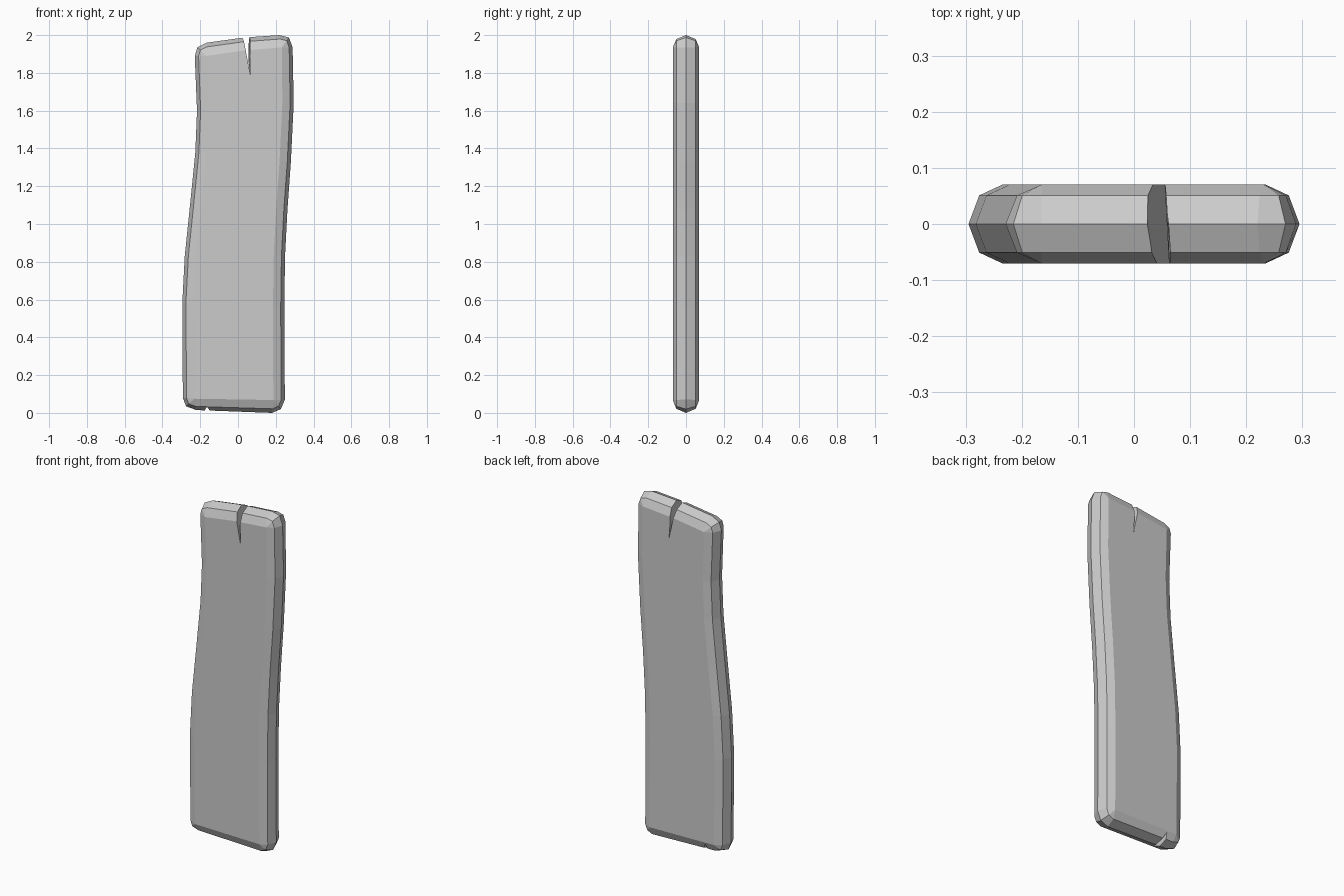
import bpy, bmesh
from mathutils import Vector

if "Cube" in bpy.data.objects:
    bpy.data.objects.remove(bpy.data.objects["Cube"])

INSET = 0.06


def make_object(name, bm):
    bmesh.ops.recalc_face_normals(bm, faces=bm.faces)
    mesh = bpy.data.meshes.new(name)
    bm.to_mesh(mesh)
    bm.free()
    ob = bpy.data.objects.new(name, mesh)
    bpy.context.collection.objects.link(ob)
    return ob


# Outline at mid thickness, each point paired with its position on the flat face
def side(points, dx):
    return [(Vector((x, z)), Vector((x + dx, z))) for x, z in points]


def corner(points, target):
    return [(Vector(p), Vector(target)) for p in points]


outline = (
    corner([(-0.22, 0.015), (-0.275, 0.035), (-0.292, 0.08)], (-0.23, 0.075))
    + side([(-0.295, 0.58), (-0.282, 0.83), (-0.252, 1.12),
            (-0.226, 1.38), (-0.217, 1.6)], INSET)
    + corner([(-0.229, 1.89), (-0.215, 1.935), (-0.165, 1.96)], (-0.165, 1.89))
    + corner([(0.03, 1.987)], (0.03, 1.918))
    + corner([(0.22, 2.0), (0.27, 1.987), (0.289, 1.935)], (0.232, 1.935))
    + side([(0.295, 1.64), (0.28, 1.33), (0.262, 1.08),
            (0.249, 0.83), (0.245, 0.55)], -INSET)
    + corner([(0.248, 0.07), (0.227, 0.02), (0.18, 0.0)], (0.187, 0.068))
)

# Plank: stacked outlines with a two-step bevel to front and back
bm = bmesh.new()
rings = []
for y, t in [(-0.07, 1), (-0.051, 0.32), (0, 0), (0.051, 0.32), (0.07, 1)]:
    ring = []
    for outer, inner in outline:
        p = outer.lerp(inner, t)
        ring.append(bm.verts.new((p.x, y, p.y)))
    rings.append(ring)
for a, b in zip(rings, rings[1:]):
    for i in range(len(a)):
        j = (i + 1) % len(a)
        bm.faces.new((a[i], a[j], b[j], b[i]))
bm.faces.new(rings[0])
bm.faces.new(rings[-1])
bmesh.ops.remove_doubles(bm, verts=bm.verts, dist=0.0005)
plank = make_object("plank", bm)


# Splits in the ends: a profile in x,z at the front and at the back
def split(name, front, back):
    bm = bmesh.new()
    loops = [[bm.verts.new((x, y, z)) for x, z in pts]
             for y, pts in ((-0.1, front), (0.1, back))]
    n = len(front)
    for i in range(n):
        j = (i + 1) % n
        bm.faces.new((loops[0][i], loops[0][j], loops[1][j], loops[1][i]))
    for loop in loops:
        bm.faces.new(loop)
    bmesh.ops.triangulate(bm, faces=bm.faces)
    cutter = make_object(name, bm)
    cutter.hide_render = True
    mod = plank.modifiers.new(name, 'BOOLEAN')
    mod.operation = 'DIFFERENCE'
    mod.solver = 'EXACT'
    mod.object = cutter
    bpy.context.view_layer.objects.active = plank
    bpy.ops.object.modifier_apply(modifier=name)
    bpy.data.objects.remove(cutter)


split("top_split",
      [(0.017, 2.05), (0.066, 1.79), (0.064, 1.88), (0.075, 2.05)],
      [(0.002, 2.05), (0.06, 1.79), (0.053, 1.88), (0.056, 2.05)])
split("bottom_split",
      [(-0.17, -0.02), (-0.163, 0.02), (-0.145, -0.02)],
      [(-0.195, -0.02), (-0.17, 0.075), (-0.125, -0.02)])
